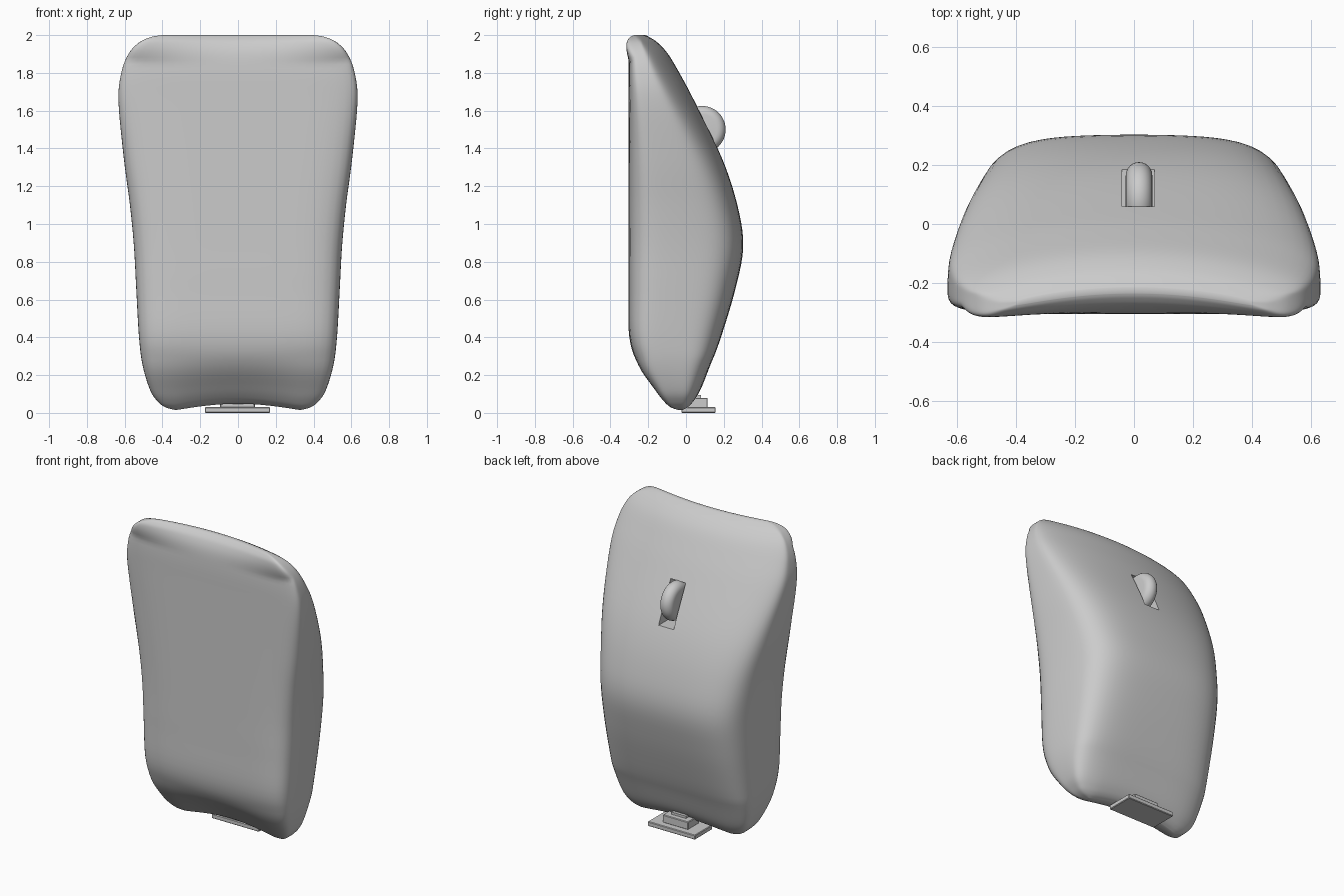
import bpy, bmesh, math
from mathutils import Vector

cube = bpy.data.objects.get("Cube")
if cube:
    bpy.data.objects.remove(cube, do_unlink=True)

grey = bpy.data.materials.new("plain grey")
grey.use_nodes = True
GREY = (0.6, 0.6, 0.6, 1)
grey.diffuse_color = GREY
grey.node_tree.nodes["Principled BSDF"].inputs["Base Color"].default_value = GREY


def make(name, bm, smooth=None):
    """Turn a bmesh into a named object, optionally smooth shaded."""
    bmesh.ops.recalc_face_normals(bm, faces=bm.faces)
    mesh = bpy.data.meshes.new(name)
    bm.to_mesh(mesh)
    bm.free()
    mesh.materials.append(grey)
    ob = bpy.data.objects.new(name, mesh)
    bpy.context.collection.objects.link(ob)
    if smooth:
        bpy.ops.object.select_all(action='DESELECT')
        ob.select_set(True)
        bpy.context.view_layer.objects.active = ob
        bpy.ops.object.shade_smooth_by_angle(angle=math.radians(smooth))
    return ob


def box(name, lo, hi, bevel=0):
    bm = bmesh.new()
    bmesh.ops.create_cube(bm, size=1)
    lo, hi = Vector(lo), Vector(hi)
    for v in bm.verts:
        v.co = (lo + hi) / 2 + v.co * (hi - lo)
    if bevel:
        bmesh.ops.bevel(bm, geom=bm.edges[:], offset=bevel, segments=1, affect='EDGES')
    return make(name, bm)


def loft(bm, rings):
    """Skin closed rings of points and cap both ends with strips."""
    loops = [[bm.verts.new(p) for p in ring] for ring in rings]
    n = len(loops[0])
    for a, b in zip(loops, loops[1:]):
        for i in range(n):
            j = (i + 1) % n
            bm.faces.new((a[i], a[j], b[j], b[i]))
    for end in (loops[0], loops[-1]):
        bm.faces.new((end[0], end[1], end[-1]))
        bm.faces.new((end[n // 2 - 1], end[n // 2], end[n // 2 + 1]))
        for i in range(1, n // 2 - 1):
            bm.faces.new((end[i], end[i + 1], end[n - i - 1], end[n - i]))


def spline(rows, steps):
    """Catmull-Rom samples through rows of any length."""
    out = []
    rows = [Vector(r) for r in rows]
    for i in range(len(rows) - 1):
        p0, p1, p2 = rows[max(i - 1, 0)], rows[i], rows[i + 1]
        p3 = rows[min(i + 2, len(rows) - 1)]
        for k in range(steps):
            t = k / steps
            out.append(p1 + (p2 - p0) * t / 2 + (2 * p0 - 5 * p1 + 4 * p2 - p3) * t * t / 2
                       + (3 * p1 - p0 - 3 * p2 + p3) * t ** 3 / 2)
    return out + [rows[-1]]


# Body sections from tail to nose: height, front y, back y, half width
SECTIONS = [
    (0.015, -0.03, 0.005, 0.33), (0.03, -0.07, 0.03, 0.385), (0.06, -0.105, 0.055, 0.425),
    (0.12, -0.155, 0.085, 0.465), (0.25, -0.25, 0.13, 0.505), (0.4, -0.3, 0.185, 0.525),
    (0.65, -0.305, 0.26, 0.54), (0.88, -0.305, 0.303, 0.553), (1.1, -0.305, 0.272, 0.574),
    (1.35, -0.305, 0.19, 0.606), (1.65, -0.305, 0.045, 0.633), (1.8, -0.305, -0.035, 0.618),
    (1.9, -0.298, -0.095, 0.58), (1.96, -0.278, -0.15, 0.525), (1.99, -0.252, -0.195, 0.46),
    (2.0, -0.235, -0.215, 0.4),
]


def section(z, front, back, width, count=96):
    """Rounded section that narrows toward a bowed back."""
    ring = []
    mid, half = (front + back) / 2, (back - front) / 2
    tail = max(0, 1 - z / 0.3)
    nose = max(0, (z - 1.85) / 0.15)
    for i in range(count):
        a = 2 * math.pi * i / count
        c, s = math.cos(a), math.sin(a)
        n = 5 if s > 0 else 6
        r = (abs(c) ** n + abs(s) ** n) ** (-1 / n)
        v = s * r
        taper = max(0, half * (1 + v) - 0.1)
        x = width * c * r * (1 - 0.5 * taper * taper)
        bow = 0.04 * max(0, z - 0.3) * max((1 + v) / 2, nose) + 0.04 * tail
        y = mid + half * v - bow * (x / 0.5) ** 2
        dip = 0.035 * tail * math.cos(min(abs(x) / 0.33, 1) * math.pi / 2)
        ring.append((x, y, z + dip))
    return ring


bm = bmesh.new()
loft(bm, [section(*row) for row in spline(SECTIONS, 5)])
body = make("body", bm, 40)

# Wheel slot cut into the back
cutter = box("slot_cutter", (-0.04, -0.06, 1.36), (0.07, 0.4, 1.62))
cutter.hide_render = True
cut = body.modifiers.new("slot", 'BOOLEAN')
cut.object = cutter
cut.operation = 'DIFFERENCE'
cut.solver = 'EXACT'
bpy.context.view_layer.objects.active = body
bpy.ops.object.modifier_apply(modifier="slot")
bpy.data.objects.remove(cutter, do_unlink=True)

# Scroll wheel with a fully rounded rim
RADIUS, EDGE = 0.125, 0.045
bm = bmesh.new()
rings = []
for k in range(13):
    a = math.pi * (k / 12 - 0.5)
    x, r = EDGE * math.sin(a), RADIUS - EDGE + EDGE * math.cos(a)
    rings.append([(0.017 + x, 0.085 + r * math.cos(t), 1.5 + r * math.sin(t))
                  for t in (2 * math.pi * i / 48 for i in range(48))])
loft(bm, rings)
make("scroll_wheel", bm, 40)

# Stepped cable mount under the tail
box("mount_plate", (-0.175, -0.025, 0), (0.17, 0.157, 0.03), 0.004)
box("mount_block", (-0.095, 0, 0.028), (0.09, 0.115, 0.08), 0.004)
box("mount_neck", (-0.055, -0.01, 0.07), (0.05, 0.08, 0.095))
